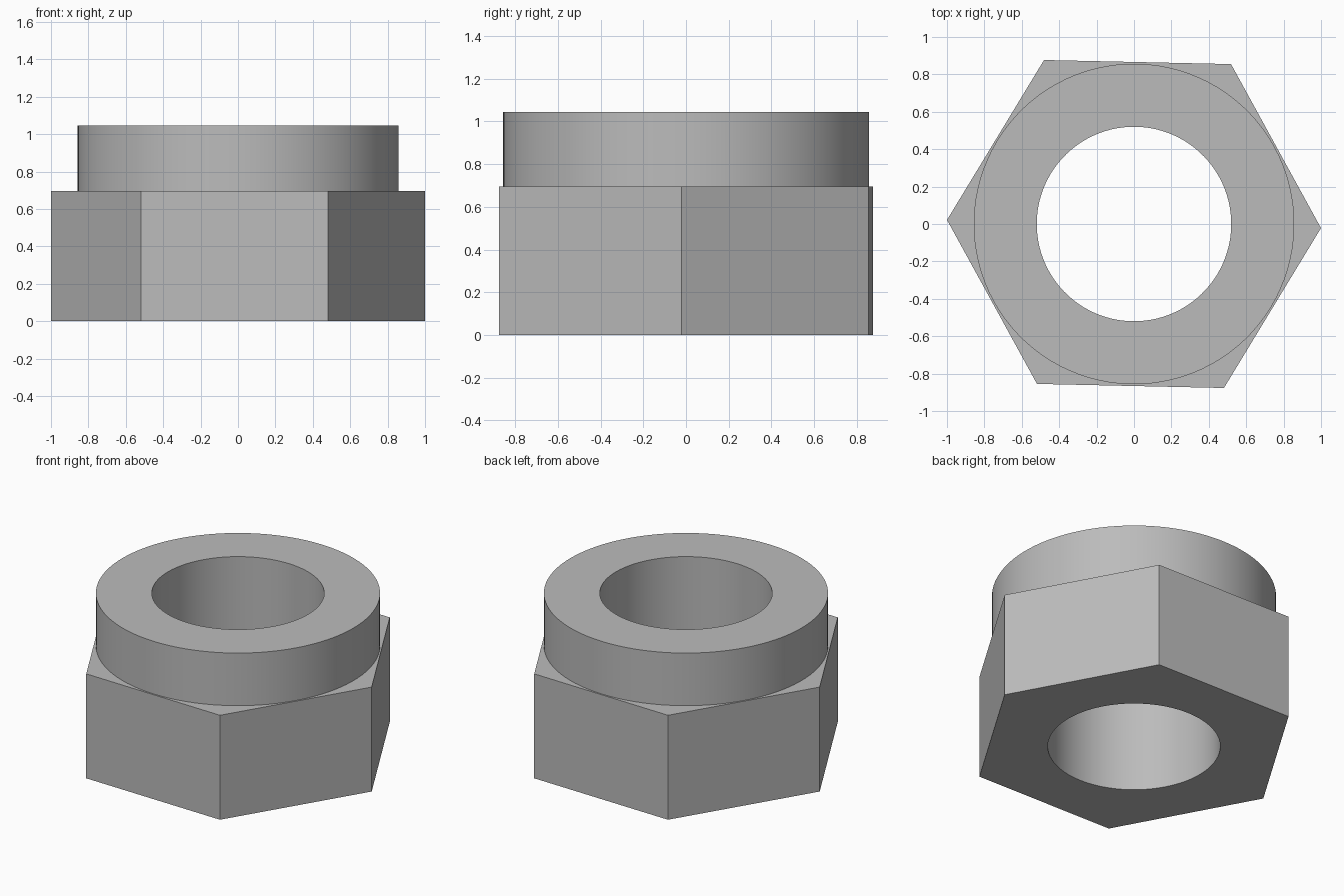
import bpy, bmesh, math

cube = bpy.data.objects.get("Cube")
if cube:
    bpy.data.objects.remove(cube, do_unlink=True)

SEGMENTS = 96
TURN = math.radians(-1.25)
BORE, COLLAR, HEX = 0.52, 0.857, 1.0
SHOULDER, TOP = 0.695, 1.045

# Plain steel grey
steel = bpy.data.materials.new("steel grey")
steel.use_nodes = True
grey = (0.5, 0.5, 0.5, 1)
steel.diffuse_color = grey
steel.node_tree.nodes["Principled BSDF"].inputs["Base Color"].default_value = grey


def round_radius(radius):
    return lambda angle: radius


def hex_radius(radius):
    sector = math.pi / 3
    return lambda angle: radius * math.cos(sector / 2) / math.cos(angle % sector - sector / 2)


def ring(bm, radius_at, z):
    verts = []
    for i in range(SEGMENTS):
        a = math.tau * i / SEGMENTS
        r = radius_at(a)
        verts.append(bm.verts.new((r * math.cos(a + TURN), r * math.sin(a + TURN), z)))
    return verts


# Closed loop of rings: hexagon body, round collar, through bore
bm = bmesh.new()
rings = [ring(bm, shape, z) for shape, z in (
    (round_radius(BORE), 0),
    (hex_radius(HEX), 0),
    (hex_radius(HEX), SHOULDER),
    (round_radius(COLLAR), SHOULDER),
    (round_radius(COLLAR), TOP),
    (round_radius(BORE), TOP),
)]
for lower, upper in zip(rings, rings[1:] + rings[:1]):
    for i in range(SEGMENTS):
        j = (i + 1) % SEGMENTS
        bm.faces.new((lower[i], lower[j], upper[j], upper[i]))
bmesh.ops.recalc_face_normals(bm, faces=bm.faces)

mesh = bpy.data.meshes.new("hex_nut")
bm.to_mesh(mesh)
bm.free()
mesh.materials.append(steel)
nut = bpy.data.objects.new("hex_nut", mesh)
bpy.context.collection.objects.link(nut)

# Smooth round walls, crisp corners
bpy.ops.object.select_all(action='DESELECT')
nut.select_set(True)
bpy.context.view_layer.objects.active = nut
bpy.ops.object.shade_smooth_by_angle(angle=math.radians(30))
